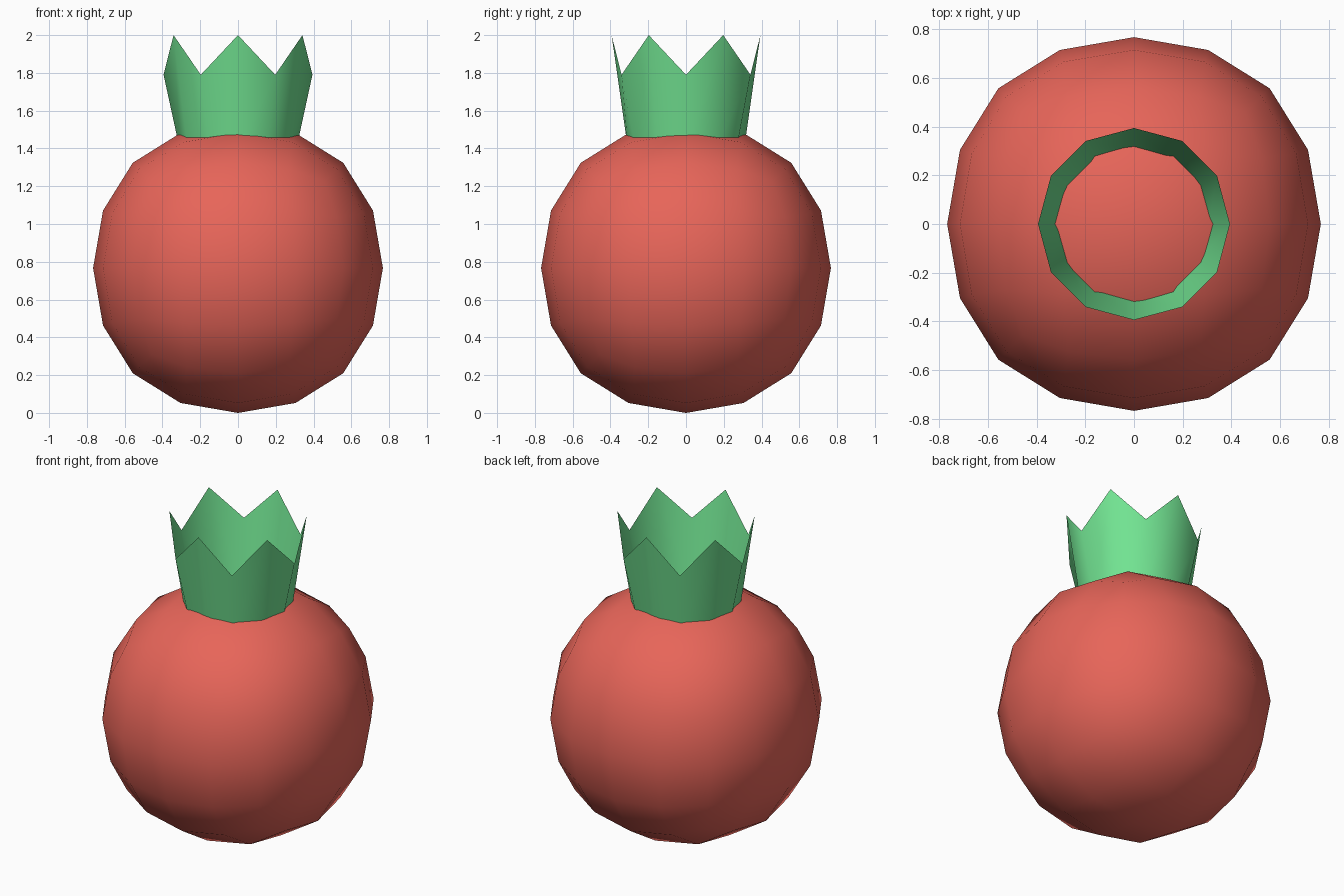
import bpy, bmesh
from math import sin, cos, pi

if "Cube" in bpy.data.objects:
    bpy.data.objects.remove(bpy.data.objects["Cube"])

R = 0.767  # fruit radius along the axes


def finish(name, bm, color):
    for f in bm.faces:
        f.smooth = True
    mesh = bpy.data.meshes.new(name)
    bm.to_mesh(mesh)
    bm.free()
    mat = bpy.data.materials.new(name + "_colour")
    mat.diffuse_color = color
    mat.use_nodes = True
    mat.node_tree.nodes["Principled BSDF"].inputs["Base Color"].default_value = mat.diffuse_color
    mesh.materials.append(mat)
    obj = bpy.data.objects.new(name, mesh)
    bpy.context.collection.objects.link(obj)
    return obj


# Fruit body: cube rounded by two levels of subdivision
bm = bmesh.new()
bmesh.ops.create_cube(bm, size=2 * R / 0.8393)
body = finish("fruit_body", bm, (0.80, 0.13, 0.10, 1))
body.location.z = R
sub = body.modifiers.new("round", "SUBSURF")
sub.levels = sub.render_levels = 2

# Leafy crown: open flared 12-sided band with six points
bm = bmesh.new()
low, high = [], []
for i in range(12):
    a = pi / 2 + i * pi / 6
    low.append(bm.verts.new((0.305 * cos(a), 0.305 * sin(a), 1.38)))
    high.append(bm.verts.new((0.394 * cos(a), 0.394 * sin(a), 1.79 if i % 2 else 2.0)))
for i in range(12):
    j = (i + 1) % 12
    bm.faces.new((low[i], low[j], high[j], high[i]))
finish("crown", bm, (0.17, 0.78, 0.29, 1))
